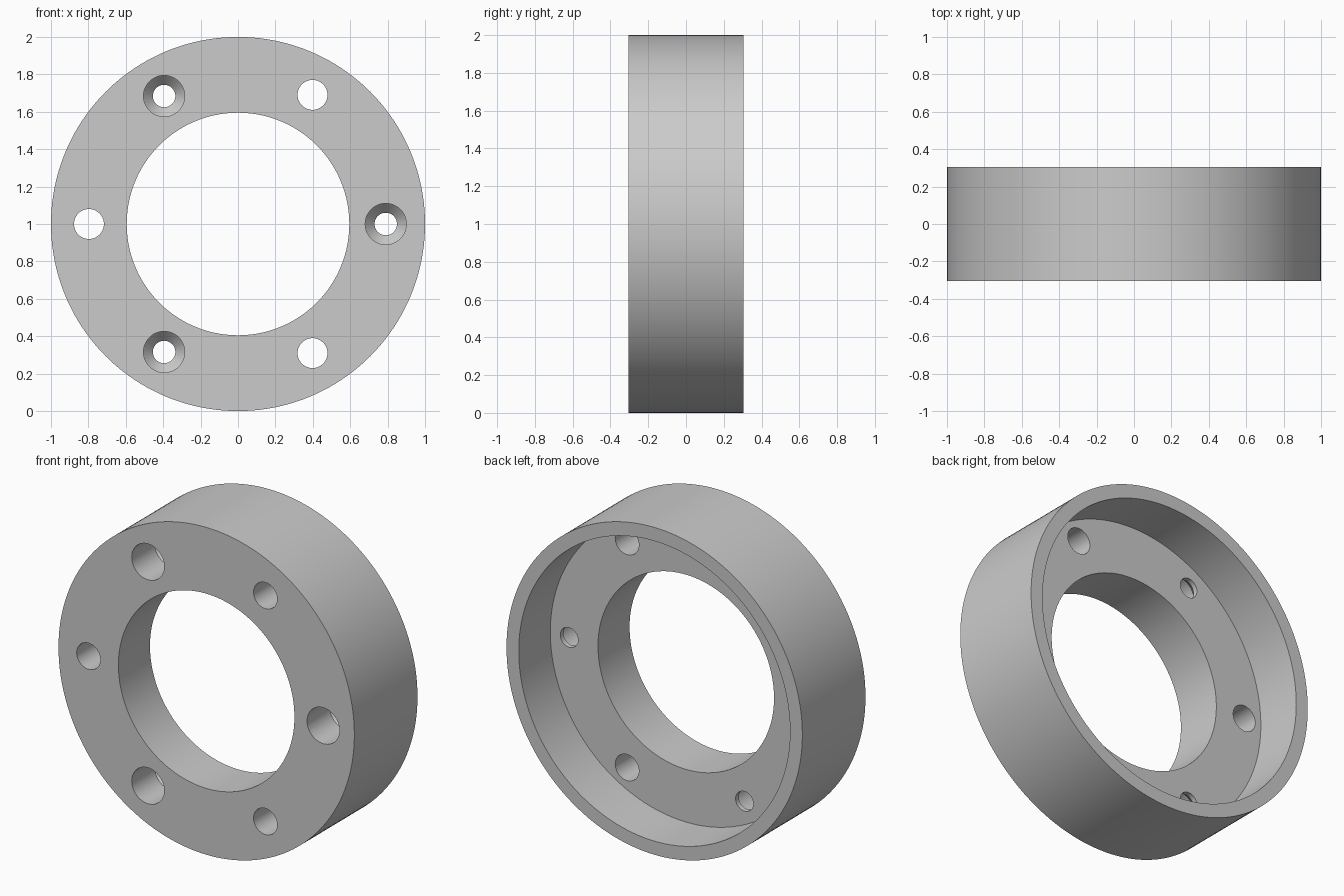
import bpy, bmesh
from math import cos, sin, pi, radians

if "Cube" in bpy.data.objects:
    bpy.data.objects.remove(bpy.data.objects["Cube"])

RADIUS, HALF = 1.0, 0.305      # outer radius, half depth
BORE, RECESS, FLOOR = 0.595, 0.917, 0.0

grey = bpy.data.materials.new("light_grey")
grey.use_nodes = True
colour = (0.6, 0.6, 0.6, 1)
grey.diffuse_color = colour
grey.node_tree.nodes["Principled BSDF"].inputs["Base Color"].default_value = colour


def lathe(name, profile, cx=0, cz=RADIUS, sides=64, closed=False):
    """Turn (radius, y) points about an axis along y; open profiles get capped."""
    bm = bmesh.new()
    rings = []
    for r, y in profile:
        rings.append([bm.verts.new((cx + r * cos(2 * pi * i / sides), y,
                                    cz + r * sin(2 * pi * i / sides)))
                      for i in range(sides)])
    pairs = list(zip(rings, rings[1:]))
    if closed:
        pairs.append((rings[-1], rings[0]))
    else:
        bm.faces.new(rings[0])
        bm.faces.new(rings[-1])
    for a, b in pairs:
        for i in range(sides):
            j = (i + 1) % sides
            bm.faces.new((a[i], a[j], b[j], b[i]))
    bmesh.ops.recalc_face_normals(bm, faces=bm.faces)
    mesh = bpy.data.meshes.new(name)
    bm.to_mesh(mesh)
    bm.free()
    mesh.materials.append(grey)
    obj = bpy.data.objects.new(name, mesh)
    bpy.context.collection.objects.link(obj)
    return obj


# Flanged ring: thin wall at the back, thick plate with a bore at the front
ring = lathe("flange_ring", [(BORE, -HALF), (RADIUS, -HALF), (RADIUS, HALF),
                             (RECESS, HALF), (RECESS, FLOOR), (BORE, FLOOR)],
             sides=160, closed=True)

# Six holes, alternately stepped screw holes and plain holes
plain = [(0.08, -0.4), (0.08, 0.1)]
stepped = [(0.11, -0.4), (0.11, -0.085), (0.06, -0.03), (0.06, 0.1)]
cutters = []
for k in range(6):
    profile, dist = (plain, 0.797) if k % 2 else (stepped, 0.79)
    a = k * pi / 3
    cutter = lathe("hole_cutter", profile, dist * cos(a), RADIUS + dist * sin(a), 48)
    cutter.hide_render = True
    cutters.append(cutter)
    mod = ring.modifiers.new("hole", "BOOLEAN")
    mod.operation = "DIFFERENCE"
    mod.solver = "EXACT"
    mod.object = cutter

# Apply the cuts, drop the cutters and smooth the round walls
bpy.ops.object.select_all(action="DESELECT")
ring.select_set(True)
bpy.context.view_layer.objects.active = ring
for mod in list(ring.modifiers):
    bpy.ops.object.modifier_apply(modifier=mod.name)
for cutter in cutters:
    bpy.data.objects.remove(cutter)
bpy.ops.object.shade_smooth_by_angle(angle=radians(30))
